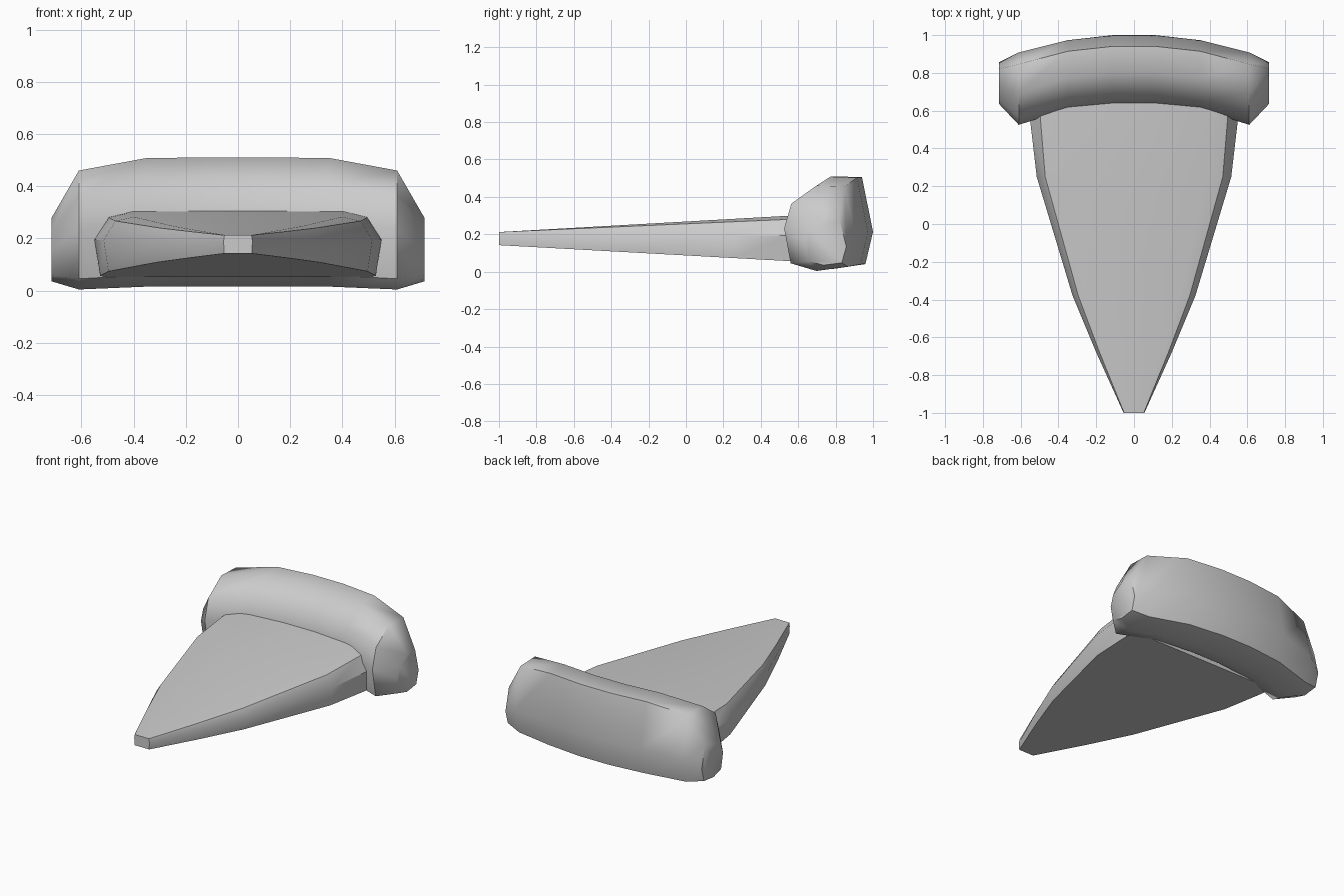
import bpy, bmesh, math

if "Cube" in bpy.data.objects:
    bpy.data.objects.remove(bpy.data.objects["Cube"])

def loft(name, rings, angle):
    """Skin a list of equal-length closed rings and cap both ends."""
    bm = bmesh.new()
    vs = [[bm.verts.new(p) for p in r] for r in rings]
    n = len(rings[0])
    for a, b in zip(vs, vs[1:]):
        for i in range(n):
            j = (i + 1) % n
            bm.faces.new((a[i], a[j], b[j], b[i]))
    bm.faces.new(vs[0])
    bm.faces.new(vs[-1])
    bmesh.ops.recalc_face_normals(bm, faces=bm.faces)
    me = bpy.data.meshes.new(name)
    bm.to_mesh(me)
    bm.free()
    ob = bpy.data.objects.new(name, me)
    bpy.context.collection.objects.link(ob)
    bpy.ops.object.select_all(action='DESELECT')
    ob.select_set(True)
    bpy.context.view_layer.objects.active = ob
    bpy.ops.object.shade_smooth_by_angle(angle=math.radians(angle))
    return ob

# Wedge slice: (y, half width, bevel width), thickening toward the crust
rings = []
for y, w, c in [(-1, .055, .003), (-.68, .2, .018), (-.38, .325, .03),
                (.25, .515, .045), (.55, .55, .055), (.64, .55, .055)]:
    t = (y + 1) / 1.6
    top, bot = .212 + .09 * t, .142 - .088 * t
    mid = .19 + .005 * t
    half = [(w - c * .4, bot), (w, mid), (w - c, top - .02 * t), (w - c * 2.6, top)]
    sec = half + [(-x, z) for x, z in reversed(half)]
    rings.append([(x, y, z) for x, z in sec])
loft("slice_base", rings, 40)

# Crust cross-section in unit (depth, height)
profile = [(0, .5), (.1, .79), (.45, 1), (.84, .99), (1, .4),
           (.89, .05), (.45, 0), (.09, .09)]
# Crust stations: x, front y, back y, bottom z, top z
half = [(.11, .63, 1, .016, .51), (.35, .608, .973, .015, .508),
        (.61, .525, .908, .004, .46), (.714, .635, .857, .035, .28)]
stations = [(-x, *r) for x, *r in reversed(half)] + half
rings = [[(x, y0 + (y1 - y0) * u, z0 + (z1 - z0) * v) for u, v in profile]
         for x, y0, y1, z0, z1 in stations]
loft("crust", rings, 58)
